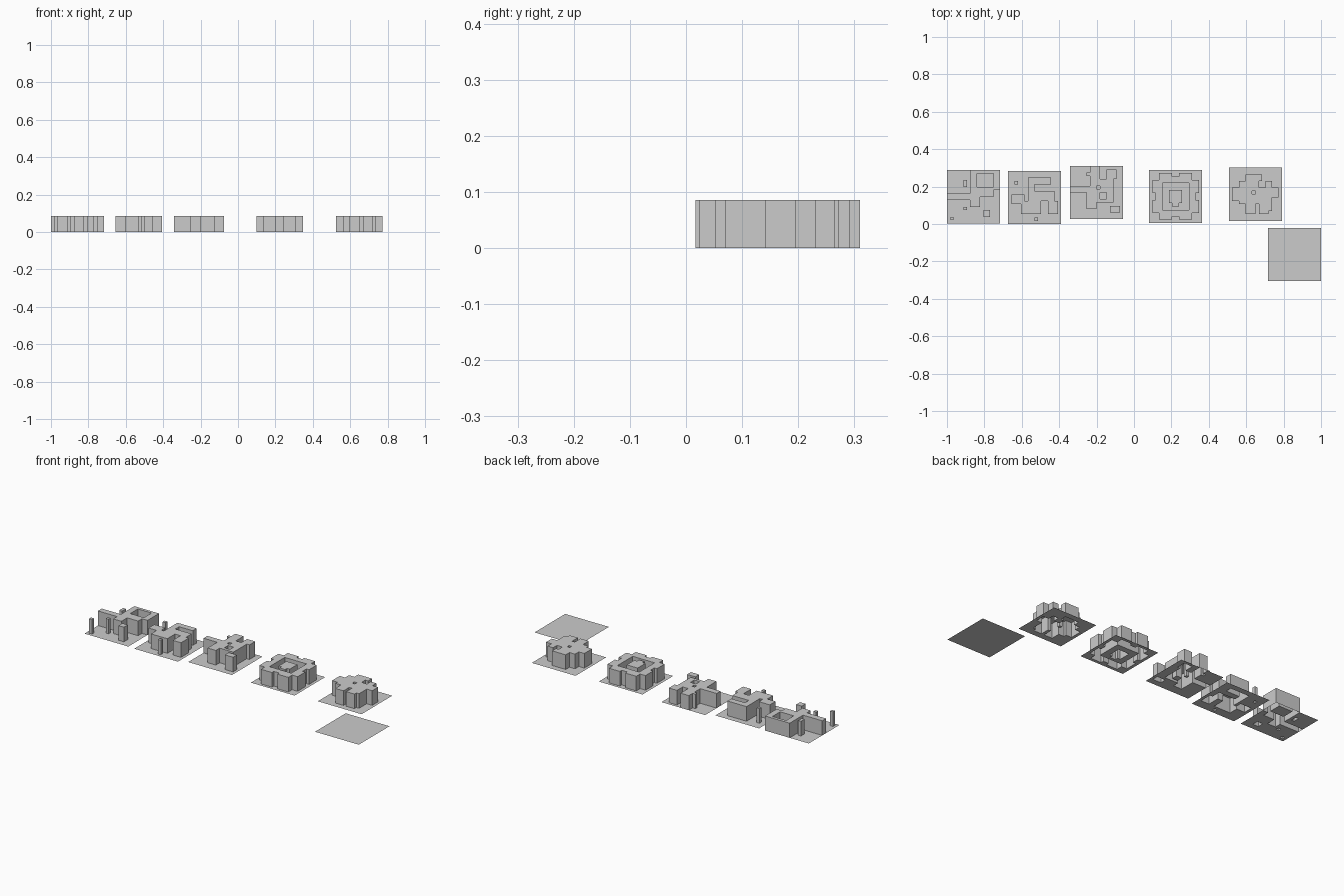
import bpy, bmesh

if "Cube" in bpy.data.objects:
    bpy.data.objects.remove(bpy.data.objects["Cube"])

N = 16                # cells per tile side
S = 0.2845            # tile size
C = S / N
H = 0.086             # block height


def cells(rects):
    return {(i, j) for x0, y0, x1, y1 in rects
            for i in range(x0, x1) for j in range(y0, y1)}


def tile(name, ox, oy, raised=(), pits=(), cores=()):
    """Floor sheet whose raised cells are lifted and walled, open from below."""
    up = (cells(raised) - cells(pits)) | cells(cores)
    bm = bmesh.new()

    def quad(*pts):
        bm.faces.new([bm.verts.new((x * C, y * C, z)) for x, y, z in pts])

    for i in range(N):
        for j in range(N):
            high = (i, j) in up
            z = H if high else 0
            quad((i, j, z), (i + 1, j, z), (i + 1, j + 1, z), (i, j + 1, z))
            if not high:
                continue
            # walls wherever the neighbour is low or off the tile
            for di, dj, a, b in ((0, -1, (i, j), (i + 1, j)),
                                 (1, 0, (i + 1, j), (i + 1, j + 1)),
                                 (0, 1, (i + 1, j + 1), (i, j + 1)),
                                 (-1, 0, (i, j + 1), (i, j))):
                if (i + di, j + dj) not in up:
                    quad((*a, 0), (*b, 0), (*b, H), (*a, H))
    bmesh.ops.remove_doubles(bm, verts=bm.verts, dist=1e-5)
    bmesh.ops.dissolve_limit(bm, angle_limit=0.01, verts=bm.verts, edges=bm.edges)
    me = bpy.data.meshes.new(name)
    bm.to_mesh(me)
    bm.free()
    ob = bpy.data.objects.new(name, me)
    ob.location = (ox, oy, 0)
    bpy.context.collection.objects.link(ob)


# corner mass with a side wall and loose pillars
tile("corner_tile", -1.0, 0.003,
     [(7, 8, 16, 16), (0, 7, 9, 9), (7, 5, 10, 8), (5, 11, 6, 13),
      (1, 1, 2, 2), (5, 4, 6, 5), (11, 2, 13, 4)],
     [(9, 11, 14, 15), (14, 8, 16, 10)])

# branching blocks with pillars
tile("branch_tile", -0.674, -0.001,
     [(4, 3, 10, 7), (1, 6, 5, 9), (6, 7, 14, 10), (6, 10, 8, 14),
      (8, 12, 13, 14), (12, 3, 15, 7), (2, 12, 3, 13), (8, 1, 9, 2)])

# winding wall reaching the back edge
tile("winding_tile", -0.342, 0.026,
     [(0, 8, 6, 10), (5, 3, 8, 10), (6, 10, 9, 16), (9, 9, 13, 12),
      (11, 12, 14, 15), (8, 5, 13, 9), (12, 2, 15, 4), (5, 13, 6, 14)],
     [(9, 6, 11, 8)])

# symmetric ring with courtyard and keyhole core
tile("courtyard_tile", 0.080, 0.005,
     [(1, 3, 15, 13), (3, 1, 13, 15)],
     [(4, 4, 12, 12), (7, 1, 9, 2), (7, 14, 9, 15), (1, 7, 2, 9), (14, 7, 15, 9)],
     [(6, 6, 10, 10), (7, 5, 9, 6)])

# cross shaped mass with a central well
tile("cross_tile", 0.507, 0.017,
     [(5, 2, 12, 5), (3, 3, 13, 12), (5, 12, 10, 14), (1, 6, 4, 10), (12, 7, 15, 10)],
     [(7, 8, 8, 9), (9, 10, 11, 12), (3, 3, 5, 5), (8, 2, 9, 5)])

# plain flat tile
tile("flat_tile", 0.7155, -0.306)
